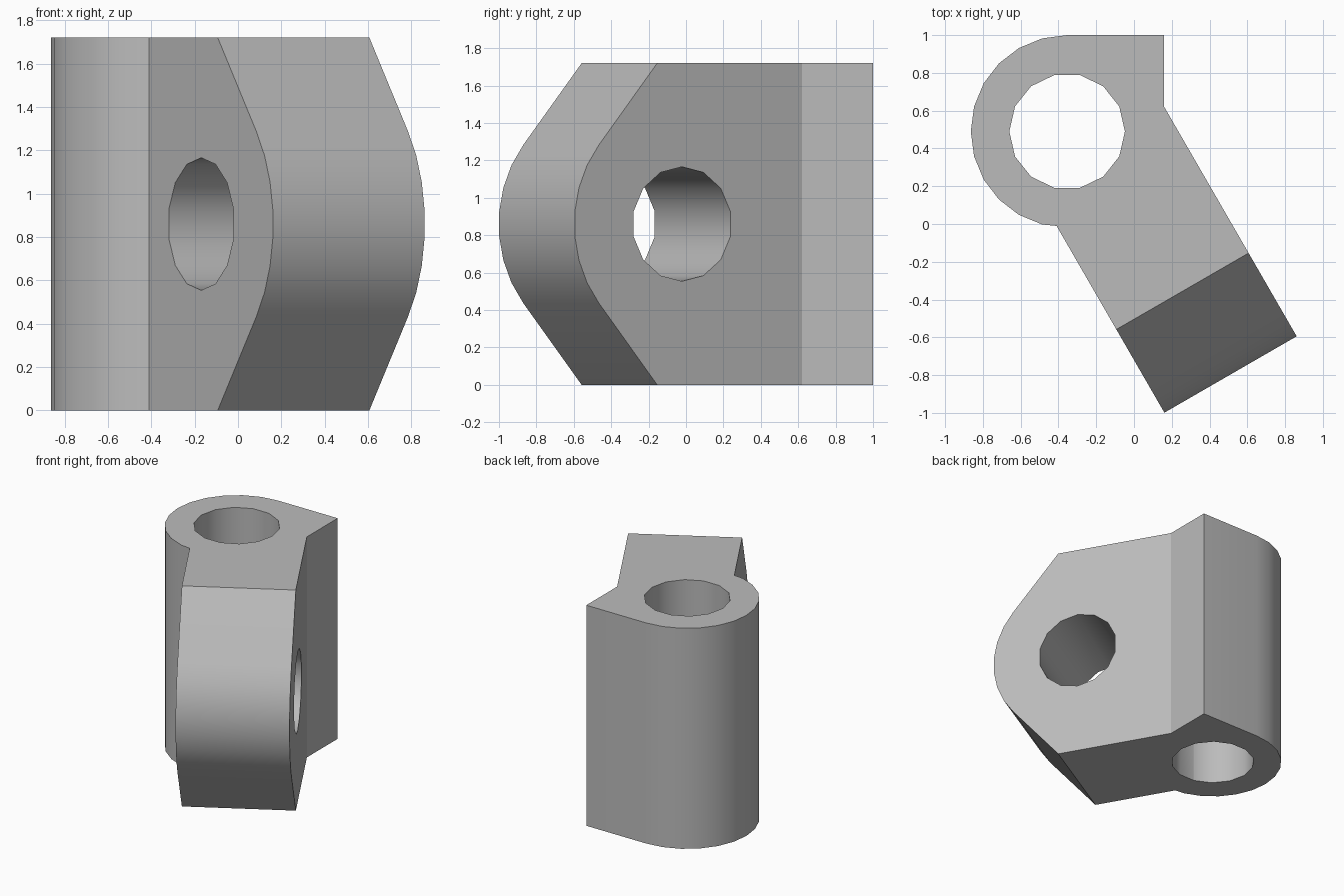
import bpy, bmesh
from math import radians, sin, cos, pi
from mathutils import Vector, Matrix

if "Cube" in bpy.data.objects:
    bpy.data.objects.remove(bpy.data.objects["Cube"])

HEIGHT = 1.72
MID = HEIGHT / 2
ARM = Vector((0.5, -cos(radians(30)), 0))      # direction the arm points
ACROSS = Vector((cos(radians(30)), 0.5, 0))    # axis of the cross bore
UP = Vector((0, 0, 1))

SLEEVE = Vector((-0.354, 0.49, 0))             # centre of the upright bore
NOTCH = Vector((-0.41, -0.01, 0))              # sleeve meets arm
SHOULDER = Vector((0.16, 0.62, 0))             # block meets arm
PIVOT = NOTCH + ARM * 0.48 + UP * MID          # centre of the cross bore
BORE = 0.306


def prism(name, points, sweep):
    """Sweep a closed outline into a solid."""
    bm = bmesh.new()
    face = bm.faces.new([bm.verts.new(p) for p in points])
    new = bmesh.ops.extrude_face_region(bm, geom=[face])["geom"]
    bmesh.ops.translate(bm, vec=sweep, verts=[v for v in new if isinstance(v, bmesh.types.BMVert)])
    bmesh.ops.recalc_face_normals(bm, faces=bm.faces)
    mesh = bpy.data.meshes.new(name)
    bm.to_mesh(mesh)
    bm.free()
    obj = bpy.data.objects.new(name, mesh)
    bpy.context.collection.objects.link(obj)
    return obj


def circle(centre, u, v, radius, start, end, steps):
    angles = [radians(start + (end - start) * i / steps) for i in range(steps + 1)]
    return [centre + u * (radius * cos(a)) + v * (radius * sin(a)) for a in angles]


def combine(body, tool, operation):
    tool.hide_render = True
    mod = body.modifiers.new(operation.lower(), "BOOLEAN")
    mod.operation, mod.object, mod.solver = operation, tool, "EXACT"
    bpy.context.view_layer.objects.active = body
    bpy.ops.object.modifier_apply(modifier=mod.name)
    bpy.data.objects.remove(tool)


# Footprint: round sleeve, square corner and an overlong arm
outline = circle(SLEEVE, Vector((1, 0, 0)), Vector((0, 1, 0)), 0.51, 90, 255, 11)
outline += [NOTCH, NOTCH + ARM * 1.5, SHOULDER + ARM * 1.8, SHOULDER, Vector((0.16, 1, 0))]
bracket = prism("swivel_bracket", outline, UP * HEIGHT)

# Arm end: rounded nose with tangent slopes running past top and bottom
SLOPE = radians(39.5)
nose = circle(PIVOT, ARM, UP, 0.665, -39.5, 39.5, 7)
run = ARM * -sin(SLOPE) + UP * cos(SLOPE)
drop = ARM * -sin(SLOPE) - UP * cos(SLOPE)
top, bottom = nose[-1] + run, nose[0] + drop
side = [bottom] + nose + [top, top - ARM * 3, bottom - ARM * 3]
combine(bracket, prism("nose_shape", [p - ACROSS * 2 for p in side], ACROSS * 5), "INTERSECT")

# Upright bore and cross bore
upright = circle(SLEEVE - UP, Vector((1, 0, 0)), Vector((0, 1, 0)), BORE, 0, 360, 14)[:-1]
combine(bracket, prism("upright_bore", upright, UP * 4), "DIFFERENCE")
cross = circle(PIVOT - ACROSS, UP, ARM, BORE, 0, 360, 14)[:-1]
combine(bracket, prism("cross_bore", cross, ACROSS * 3), "DIFFERENCE")

# Plain grey finish
grey = bpy.data.materials.new("grey_metal")
grey.use_nodes = True
grey.diffuse_color = (0.5, 0.5, 0.5, 1)
grey.node_tree.nodes["Principled BSDF"].inputs["Base Color"].default_value = (0.5, 0.5, 0.5, 1)
bracket.data.materials.clear()
bracket.data.materials.append(grey)

bpy.ops.object.select_all(action="DESELECT")
bracket.select_set(True)
bpy.context.view_layer.objects.active = bracket
bpy.ops.object.shade_smooth_by_angle(angle=radians(29))
